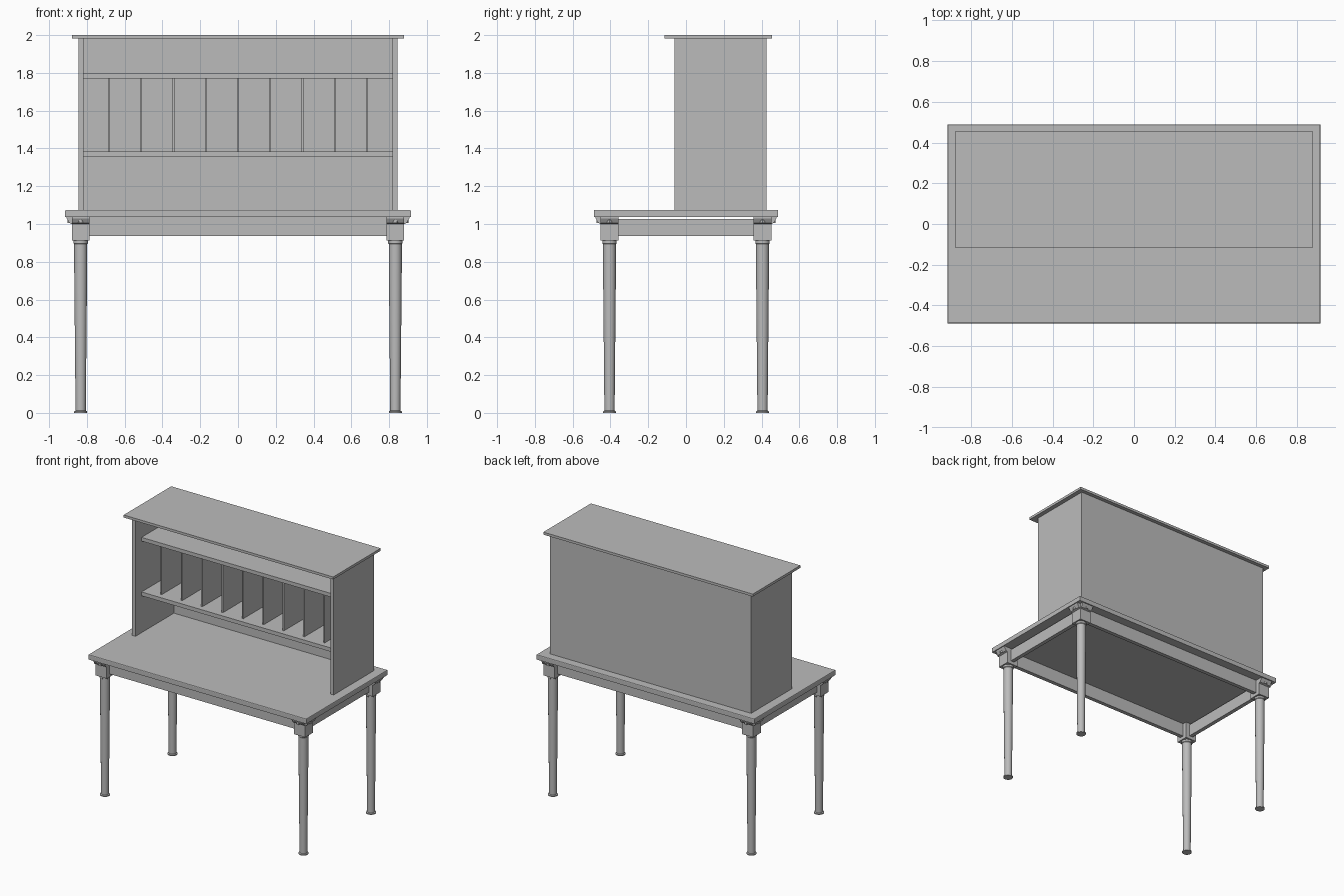
import bpy
import bmesh
from math import pi
from mathutils import Matrix

old = bpy.data.objects.get("Cube")
if old:
    bpy.data.objects.remove(old, do_unlink=True)

GREY = (0.5, 0.5, 0.5, 1)
mat = bpy.data.materials.new("plain grey")
mat.use_nodes = True
mat.diffuse_color = GREY
mat.node_tree.nodes["Principled BSDF"].inputs["Base Color"].default_value = GREY


def finish(name, bm, smooth=False):
    bmesh.ops.recalc_face_normals(bm, faces=bm.faces)
    mesh = bpy.data.meshes.new(name)
    bm.to_mesh(mesh)
    bm.free()
    mesh.materials.append(mat)
    obj = bpy.data.objects.new(name, mesh)
    bpy.context.collection.objects.link(obj)
    if smooth:
        bpy.ops.object.select_all(action="DESELECT")
        obj.select_set(True)
        bpy.context.view_layer.objects.active = obj
        bpy.ops.object.shade_smooth_by_angle()
    return obj


def box(name, x, y, z):
    """Box from (low, high) pairs on each axis."""
    bm = bmesh.new()
    bmesh.ops.create_cube(bm, size=1)
    for v in bm.verts:
        v.co = [r[0] if c < 0 else r[1] for c, r in zip(v.co, (x, y, z))]
    return finish(name, bm)


def lathe(name, profile, cx, cy, sides=24):
    """Closed turned solid from (radius, height) points."""
    bm = bmesh.new()
    verts = [bm.verts.new((r, 0, z)) for r, z in profile]
    edges = [bm.edges.new(pair) for pair in zip(verts, verts[1:])]
    bmesh.ops.spin(bm, geom=verts + edges, axis=(0, 0, 1), cent=(0, 0, 0),
                   angle=2 * pi, steps=sides, use_merge=True)
    bmesh.ops.remove_doubles(bm, verts=bm.verts, dist=0.0002)
    bmesh.ops.translate(bm, verts=bm.verts, vec=(cx, cy, 0))
    return finish(name, bm, True)


def corbel(name, cx, cy, turn):
    """Full-width wedge on one outer face of a post."""
    bm = bmesh.new()
    outline = [(HALF, 1.0), (HALF + 0.012, 1.005), (0.074, 1.03),
               (0.074, LOW), (HALF, LOW)]
    face = bm.faces.new([bm.verts.new((x, -HALF, z)) for x, z in outline])
    new = bmesh.ops.extrude_face_region(bm, geom=[face])["geom"]
    moved = [g for g in new if isinstance(g, bmesh.types.BMVert)]
    bmesh.ops.translate(bm, verts=moved, vec=(0, 2 * HALF, 0))
    bmesh.ops.transform(bm, verts=bm.verts, matrix=Matrix.Translation(
        (cx, cy, 0)) @ Matrix.Rotation(turn, 4, "Z"))
    return finish(name, bm)


LOW, TOP = 1.037, 1.075        # underside and top of the desk
LX, LY, HALF = 0.833, 0.405, 0.047
SIDE, INNER = 0.845, 0.818     # hutch outer and inner half width
FRONT, BACK = -0.061, 0.426

# Desk top with a softened upper edge
top = box("desk_top", (-0.915, 0.915), (-0.488, 0.488), (LOW, TOP))
bm = bmesh.new()
bm.from_mesh(top.data)
rim = [e for e in bm.edges if all(v.co.z > TOP - 0.01 for v in e.verts)]
bmesh.ops.bevel(bm, geom=rim, offset=0.006, segments=2, profile=0.5,
                affect="EDGES")
bm.to_mesh(top.data)
bm.free()

# Legs with corner posts, corbels and pegs
leg_profile = [(0, 0), (0.034, 0), (0.034, 0.008), (0.027, 0.012),
               (0.034, 0.75), (0.034, 0.893), (0.038, 0.897),
               (0.038, 0.912), (0, 0.912)]
for sx, xname in ((-1, "right"), (1, "left")):
    for sy, yname in ((-1, "front"), (1, "back")):
        tag = f"{yname}_{xname}"
        cx, cy = sx * LX, sy * LY
        lathe(f"{tag}_leg", leg_profile, cx, cy)
        box(f"{tag}_post", (cx - HALF, cx + HALF), (cy - HALF, cy + HALF),
            (0.912, LOW))
        corbel(f"{tag}_side_corbel", cx, cy, 0 if sx > 0 else pi)
        corbel(f"{tag}_end_corbel", cx, cy, sy * pi / 2)
        peg = [(0, 1.005), (0.015, 1.005), (0.015, 1.028), (0, 1.028)]
        lathe(f"{tag}_side_peg", peg, cx + sx * 0.055, cy, 12)
        lathe(f"{tag}_end_peg", peg, cx, cy + sy * 0.055, 12)

# Apron rails
T = 0.015
for s, name in ((-1, "front"), (1, "back")):
    box(f"{name}_apron", (-LX + HALF, LX - HALF),
        (s * LY - T, s * LY + T), (0.936, LOW))
for s, name in ((-1, "right"), (1, "left")):
    box(f"{name}_apron", (s * LX - T, s * LX + T),
        (-LY + HALF, LY - HALF), (0.936, 1.027))

# Hutch carcass
box("hutch_top", (-0.879, 0.879), (-0.115, 0.455), (1.981, 2.0))
for s, name in ((-1, "right"), (1, "left")):
    box(f"hutch_{name}_side", sorted((s * INNER, s * SIDE)),
        (FRONT, BACK), (TOP, 1.981))
box("hutch_back", (-INNER, INNER), (0.4, BACK), (TOP, 1.981))

# Shelves and upright dividers
box("lower_shelf", (-INNER, INNER), (0.012, 0.4), (1.355, 1.384))
box("upper_shelf", (-INNER, INNER), (0.012, 0.4), (1.77, 1.798))
for i in range(9):
    x = (i - 4) * 0.171
    box(f"divider_{i + 1}", (x - 0.005, x + 0.005), (0.055, 0.4),
        (1.384, 1.77))
